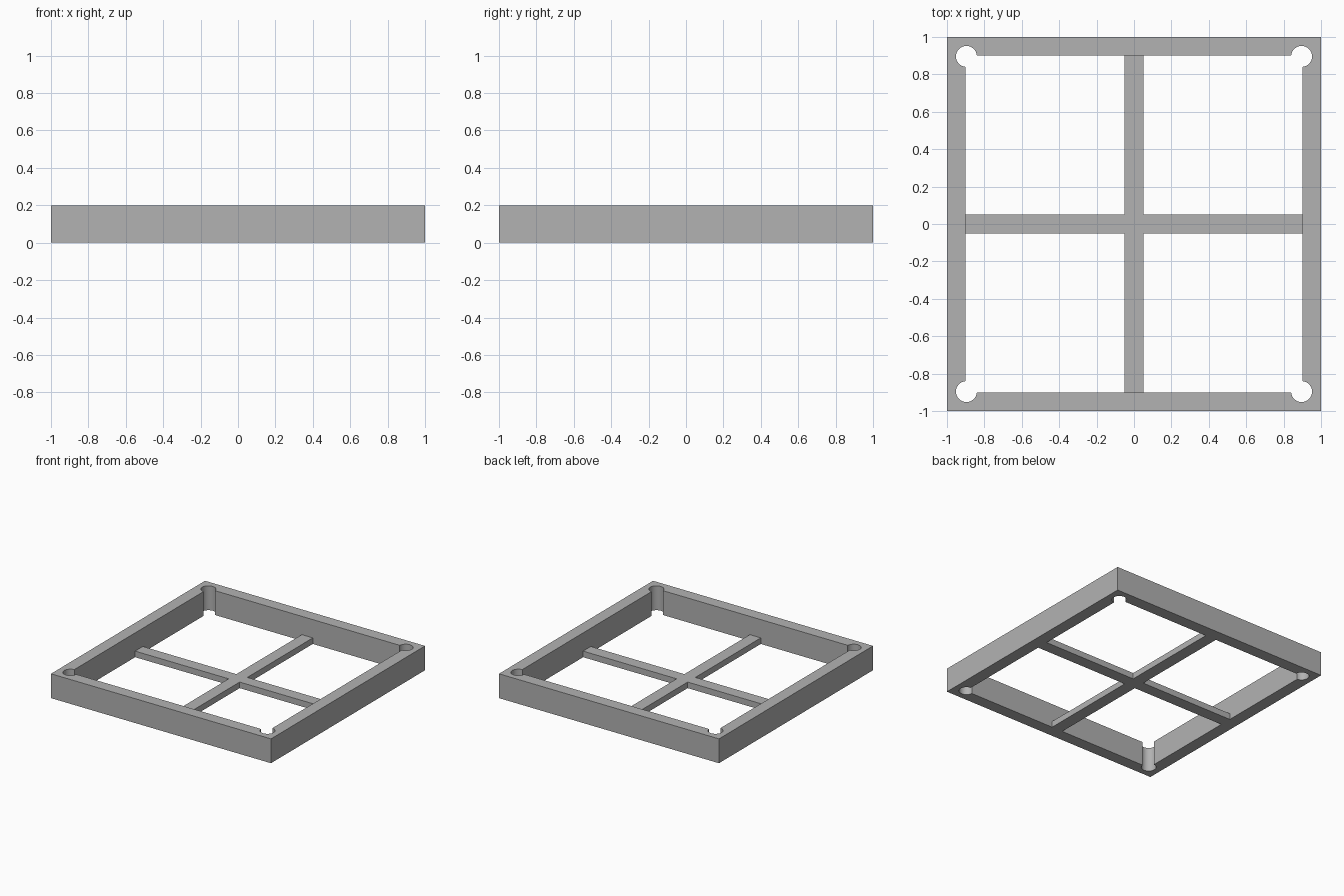
import bpy, bmesh, math
from mathutils import Vector

if "Cube" in bpy.data.objects:
    bpy.data.objects.remove(bpy.data.objects["Cube"])

HALF, INNER = 1.0, 0.9              # outer and inner half widths of the frame
HEIGHT = 0.2
HOLE_C, HOLE_R, STEPS = 0.896, 0.056, 28
BAR_HALF, BAR_HEIGHT = 0.05, 0.05

grey = bpy.data.materials.new("mid grey")
grey.diffuse_color = (0.448, 0.448, 0.448, 1)
grey.use_nodes = True
grey.node_tree.nodes["Principled BSDF"].inputs["Base Color"].default_value = grey.diffuse_color


def four_way(points):
    """Repeat a run of outline points at every quarter turn."""
    out = []
    for q in range(4):
        for x, y in points:
            for _ in range(q):
                x, y = -y, x
            out.append((x, y))
    return out


def extrude_outlines(name, outlines, height):
    """Fill closed outlines (inner ones become openings) and extrude upward."""
    bm = bmesh.new()
    edges = []
    for outline in outlines:
        vs = [bm.verts.new((x, y, 0)) for x, y in outline]
        edges += [bm.edges.new((a, b)) for a, b in zip(vs, vs[1:] + vs[:1])]
    bmesh.ops.triangle_fill(bm, edges=edges, use_beauty=True, normal=(0, 0, 1))
    top = bmesh.ops.extrude_face_region(bm, geom=bm.faces[:], use_keep_orig=True)
    bmesh.ops.translate(bm, vec=Vector((0, 0, height)),
                        verts=[v for v in top["geom"] if isinstance(v, bmesh.types.BMVert)])
    bmesh.ops.recalc_face_normals(bm, faces=bm.faces[:])
    mesh = bpy.data.meshes.new(name)
    bm.to_mesh(mesh)
    bm.free()
    mesh.materials.append(grey)
    obj = bpy.data.objects.new(name, mesh)
    bpy.context.collection.objects.link(obj)
    bpy.ops.object.select_all(action='DESELECT')
    obj.select_set(True)
    bpy.context.view_layer.objects.active = obj
    bpy.ops.object.shade_smooth_by_angle(angle=math.radians(30))
    return obj


# Square frame whose inner corners open into round screw holes
d = INNER - HOLE_C
start = -math.acos(d / HOLE_R)       # where the hole meets the inner wall x = INNER
end = math.pi / 2 - start            # where it meets the inner wall y = INNER
corner = []
for i in range(STEPS + 1):
    a = start + (end - start) * i / STEPS
    corner.append((HOLE_C + HOLE_R * math.cos(a), HOLE_C + HOLE_R * math.sin(a)))
extrude_outlines("square_frame", [four_way([(HALF, HALF)]), four_way(corner)], HEIGHT)

# Low cross brace flush with the underside
extrude_outlines("cross_brace", [four_way([(INNER, -BAR_HALF), (INNER, BAR_HALF),
                                           (BAR_HALF, BAR_HALF)])], BAR_HEIGHT)
